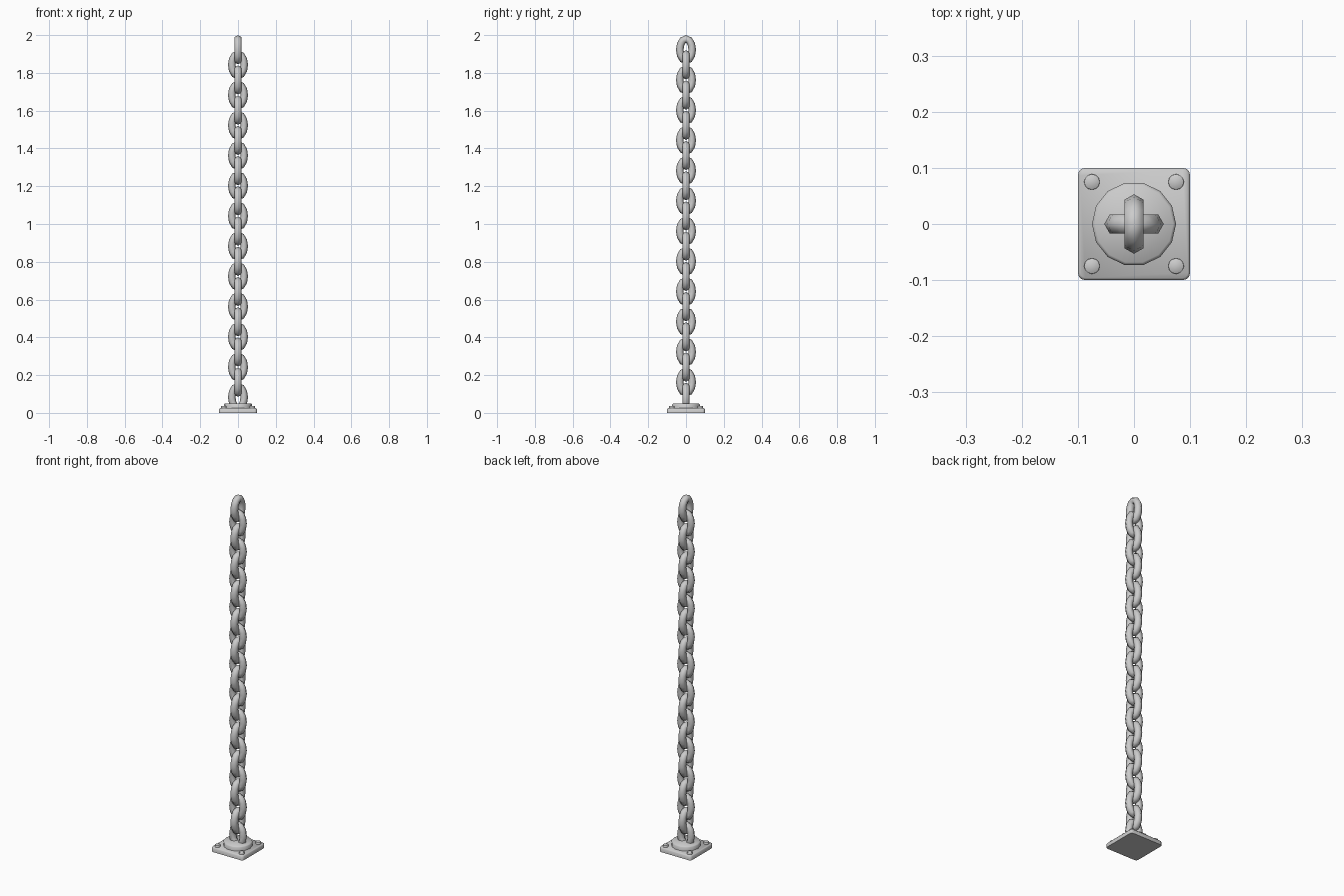
import bpy, bmesh
from math import sin, cos, pi, radians
from mathutils import Vector

if "Cube" in bpy.data.objects:
    bpy.data.objects.remove(bpy.data.objects["Cube"])

SEG, SIDES = 12, 6            # steps around a link, sides of the wire
A, B, R = 0.033, 0.0575, 0.02  # link centreline half sizes, wire radius
PITCH, COUNT = 0.08, 24


def finish(bm, name, loc, smooth=30):
    bmesh.ops.recalc_face_normals(bm, faces=bm.faces[:])
    me = bpy.data.meshes.new(name)
    bm.to_mesh(me)
    bm.free()
    ob = bpy.data.objects.new(name, me)
    ob.location = loc
    bpy.context.collection.objects.link(ob)
    bpy.ops.object.select_all(action='DESELECT')
    ob.select_set(True)
    bpy.context.view_layer.objects.active = ob
    bpy.ops.object.shade_smooth_by_angle(angle=radians(smooth))
    return ob


def link(name, z, along_x):
    # six-sided wire swept round an oval
    bm = bmesh.new()
    rings = []
    for i in range(SEG):
        t = 2 * pi * i / SEG
        c = Vector((A * cos(t), 0, B * sin(t)))
        n = Vector((B * cos(t), 0, A * sin(t))).normalized()
        ring = []
        for j in range(SIDES):
            s = 2 * pi * j / SIDES
            p = c + n * (R * cos(s)) + Vector((0, R * sin(s), 0))
            if not along_x:
                p = Vector((-p.y, p.x, p.z))
            ring.append(bm.verts.new(p))
        rings.append(ring)
    for i in range(SEG):
        a, b = rings[i], rings[(i + 1) % SEG]
        for j in range(SIDES):
            k = (j + 1) % SIDES
            bm.faces.new((a[j], a[k], b[k], b[j]))
    return finish(bm, name, (0, 0, z), 80)


def disc(name, x, y, z0, z1, r, sides, bevel):
    bm = bmesh.new()
    ring = [bm.verts.new((r * cos(2 * pi * i / sides), r * sin(2 * pi * i / sides), 0))
            for i in range(sides)]
    base = bm.faces.new(ring)
    ext = bmesh.ops.extrude_face_region(bm, geom=[base], use_keep_orig=True)
    top = [v for v in ext['geom'] if isinstance(v, bmesh.types.BMVert)]
    bmesh.ops.translate(bm, verts=top, vec=(0, 0, z1 - z0))
    edges = [e for e in bm.edges if all(v in top for v in e.verts)]
    bmesh.ops.bevel(bm, geom=edges, offset=bevel, segments=1, affect='EDGES')
    return finish(bm, name, (x, y, z0), 50)


# square base plate with rounded corners and a softened upper edge
bm = bmesh.new()
bmesh.ops.create_cube(bm, size=1)
bmesh.ops.scale(bm, vec=(0.2, 0.2, 0.025), verts=bm.verts[:])
upright = [e for e in bm.edges if abs(e.verts[0].co.z - e.verts[1].co.z) > 0.01]
bmesh.ops.bevel(bm, geom=upright, offset=0.013, segments=3, profile=0.5, affect='EDGES')
rim = [e for e in bm.edges if all(v.co.z > 0.012 for v in e.verts)]
bmesh.ops.bevel(bm, geom=rim, offset=0.004, segments=1, affect='EDGES')
finish(bm, "base_plate", (0, 0, 0.0125), 50)

# round boss holding the lowest link
disc("base_boss", 0, 0, 0.02, 0.05, 0.075, 14, 0.005)

# corner bolts
for x in (-0.075, 0.075):
    for y in (-0.075, 0.075):
        disc("bolt", x, y, 0.02, 0.036, 0.014, 12, 0.001)

# chain, top to bottom, alternate links turned a quarter
for k in range(COUNT):
    link("chain_link", 2 - B - R - PITCH * k, k % 2 == 1)
